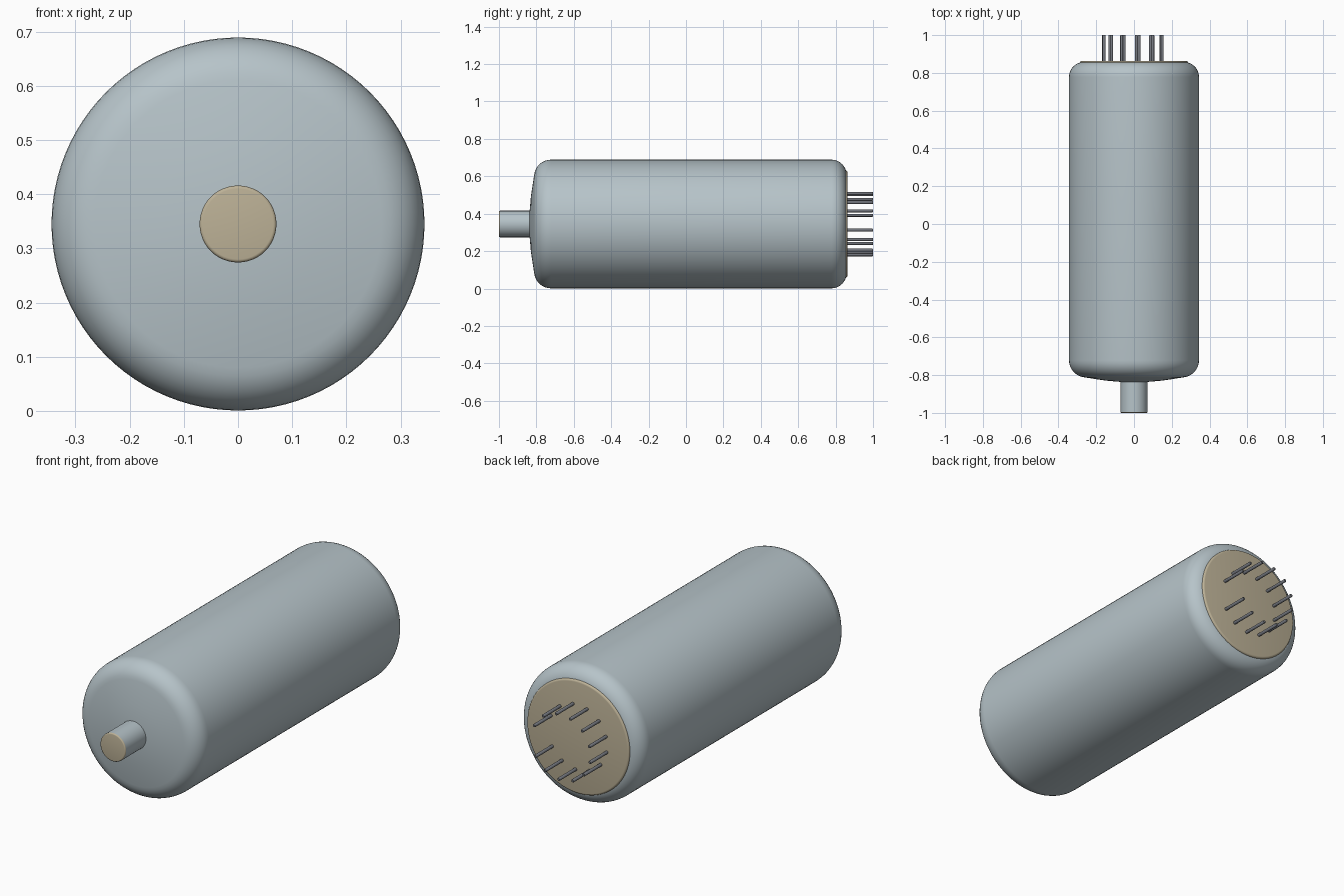
import bpy, bmesh, math
from mathutils import Matrix, Vector

cube = bpy.data.objects.get("Cube")
if cube:
    bpy.data.objects.remove(cube, do_unlink=True)

AXIS_Z = 0.345   # height of the tube axis
R = 0.344        # tube radius


def material(name, rgb):
    m = bpy.data.materials.new(name)
    m.use_nodes = True
    m.diffuse_color = (*rgb, 1)
    m.node_tree.nodes["Principled BSDF"].inputs["Base Color"].default_value = (*rgb, 1)
    return m


glass = material("pale grey glass", (0.47, 0.55, 0.585))
tan = material("tan base", (0.51, 0.445, 0.31))
metal = material("dark pin metal", (0.17, 0.18, 0.205))


def arc(cr, cy, rad, a0, a1, n=8):
    """Points (radius, y) on an arc, angles in degrees from outward to +y."""
    return [(cr + rad * math.cos(math.radians(a0 + (a1 - a0) * i / n)),
             cy + rad * math.sin(math.radians(a0 + (a1 - a0) * i / n)))
            for i in range(n + 1)]


def lathe(name, profile, mat, segments=96, x=0.0, z=AXIS_Z):
    """Spin a (radius, y) profile around an axis parallel to y."""
    bm = bmesh.new()
    verts = [bm.verts.new((r, y, 0)) for r, y in profile]
    edges = [bm.edges.new(p) for p in zip(verts, verts[1:])]
    bmesh.ops.spin(bm, geom=verts + edges, cent=(0, 0, 0), axis=(0, 1, 0),
                   angle=2 * math.pi, steps=segments)
    bmesh.ops.remove_doubles(bm, verts=bm.verts, dist=1e-5)
    bmesh.ops.recalc_face_normals(bm, faces=bm.faces)
    bmesh.ops.translate(bm, verts=bm.verts, vec=(x, 0, z))
    mesh = bpy.data.meshes.new(name)
    bm.to_mesh(mesh)
    bm.free()
    mesh.materials.append(mat)
    ob = bpy.data.objects.new(name, mesh)
    bpy.context.collection.objects.link(ob)
    bpy.ops.object.select_all(action="DESELECT")
    ob.select_set(True)
    bpy.context.view_layer.objects.active = ob
    bpy.ops.object.shade_smooth_by_angle(angle=math.radians(35))
    return ob


# Envelope: shallow domed front, rounded shoulders, open seat for the base
front = [(0, -0.838), (0.07, -0.836), (0.15, -0.829), (0.21, -0.820)]
front += arc(R - 0.09, -0.722, 0.09, -83, 0)
back = arc(R - 0.08, 0.778, 0.08, 0, 75)
lathe("glass_envelope", front + back + [(0.280, 0.856), (0, 0.856)], glass)

# Sealed stem at the front, with a coloured end
lathe("front_stem", [(0, -0.80), (0.071, -0.80), (0.071, -0.994), (0, -0.994)], glass, 48)
lathe("stem_end", [(0, -0.994), (0.071, -0.994)] + arc(0.065, -0.994, 0.006, 0, -90, 4)
      + [(0, -1.0)], tan, 48)

# Base disc at the back with a softened rim
lathe("base_disc", [(0, 0.845), (0.286, 0.845)] + arc(0.276, 0.854, 0.010, 0, 90, 4)
      + [(0, 0.864)], tan)

# Ring of thirteen pin positions, one left empty on the +x side
for k in range(1, 13):
    a = 2 * math.pi * k / 13 - math.radians(2.5)
    lathe(f"pin_{k}", [(0, 0.855), (0.008, 0.855), (0.008, 0.997), (0.006, 1.0), (0, 1.0)],
          metal, 16, 0.165 * math.cos(a), AXIS_Z + 0.165 * math.sin(a))
